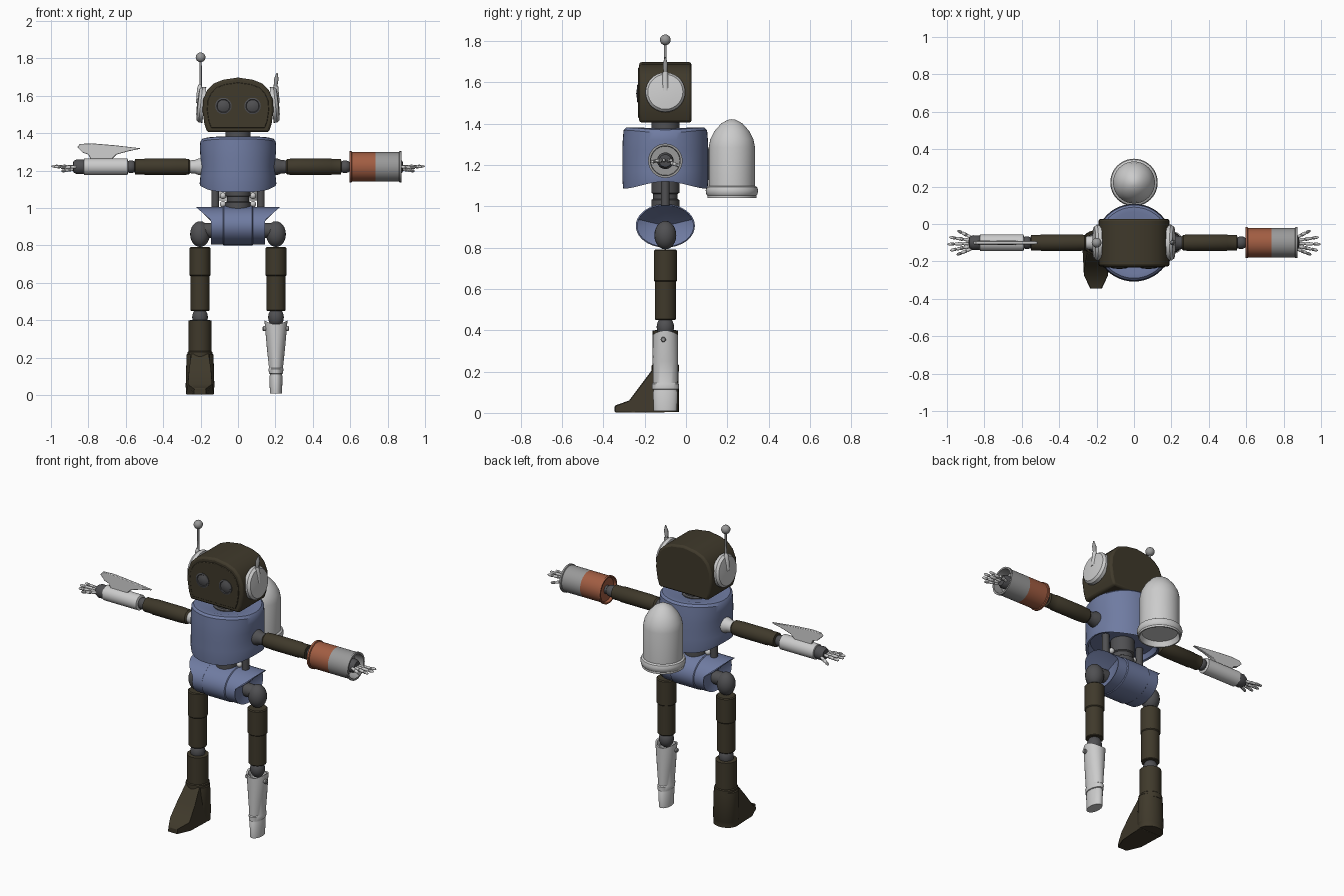
import bpy, bmesh, math
from mathutils import Vector


def mat(name, r, g, b):
    m = bpy.data.materials.new(name)
    m.diffuse_color = (r, g, b, 1)
    return m


BROWN = mat("dark_brown", 0.05, 0.041, 0.024)
BLUE = mat("slate_blue", 0.16, 0.20, 0.36)
RUST = mat("rust", 0.36, 0.11, 0.055)
DARK = mat("dark_grey", 0.08, 0.08, 0.085)
MID = mat("mid_grey", 0.32, 0.32, 0.32)
LIGHT = mat("light_grey", 0.7, 0.7, 0.7)
CY = -0.1      # body axis in y
AZ = 1.22      # arm height


def finish(name, bm, m, angle=35):
    bmesh.ops.remove_doubles(bm, verts=bm.verts, dist=1e-5)
    bmesh.ops.recalc_face_normals(bm, faces=bm.faces)
    me = bpy.data.meshes.new(name)
    bm.to_mesh(me)
    bm.free()
    me.shade_smooth()
    me.set_sharp_from_angle(angle=math.radians(angle))
    if m:
        me.materials.append(m)
    ob = bpy.data.objects.new(name, me)
    bpy.context.collection.objects.link(ob)
    return ob


def lathe(name, org, direction, prof, m, scale=(1, 1), segs=28, deform=None):
    """Revolve (height, radius) pairs about a direction starting at org."""
    q = Vector((0, 0, 1)).rotation_difference(Vector(direction).normalized())
    bm = bmesh.new()
    rings = []
    for h, r in prof:
        ring = []
        for i in range(segs):
            a = 2 * math.pi * i / segs
            p = Vector(org) + q @ Vector((r * scale[0] * math.cos(a), r * scale[1] * math.sin(a), h))
            if deform:
                p = deform(p, h, r)
            ring.append(bm.verts.new(p))
        rings.append(ring)
    for a, b in zip(rings, rings[1:]):
        for i in range(segs):
            j = (i + 1) % segs
            bm.faces.new((a[i], a[j], b[j], b[i]))
    for ring, (h, r) in ((rings[0], prof[0]), (rings[-1], prof[-1])):
        if r > 1e-4:
            bm.faces.new(ring)
    return finish(name, bm, m)


def ball(name, c, r, m, stretch=1):
    n = 12
    prof = [(-r * stretch * math.cos(math.pi * i / n), r * math.sin(math.pi * i / n)) for i in range(n + 1)]
    return lathe(name, c, (0, 0, 1), prof, m, segs=20)


def prism(name, pts, place, m, bevel=0, angle=35):
    """Join two copies of an outline; place(point, side) gives the 3D position."""
    bm = bmesh.new()
    a, b = [[bm.verts.new(place(p, s)) for p in pts] for s in (-1, 1)]
    n = len(pts)
    for i in range(n):
        j = (i + 1) % n
        bm.faces.new((a[i], a[j], b[j], b[i]))
    bm.faces.new(a)
    bm.faces.new(b)
    ob = finish(name, bm, m, angle)
    if bevel:
        mod = ob.modifiers.new("bevel", 'BEVEL')
        mod.width, mod.segments, mod.limit_method = bevel, 2, 'ANGLE'
        mod.angle_limit = math.radians(50)
    return ob


def mirrored(half):
    return half + [(-x, z) for x, z in reversed(half) if x > 0]


# Head shell, face plate and eyes
head = mirrored([(0.165, 1.405), (0.18, 1.45), (0.19, 1.52), (0.186, 1.58), (0.165, 1.63),
                 (0.13, 1.665), (0.08, 1.685), (0, 1.697)])
prism("head", head, lambda p, s: (p[0], CY + 0.127 * s, p[1]), BROWN, 0.012)
prism("face_plate", head, lambda p, s: (p[0] * 0.87, -0.225 + 0.007 * s, 1.54 + (p[1] - 1.54) * 0.83),
      BROWN, 0.003)
for s in (-1, 1):
    lathe("eye", (0.078 * s, -0.215, 1.545), (0, -1, 0),
          [(0, 0.044), (0.02, 0.044), (0.022, 0.036), (0.018, 0.033), (0.024, 0.018), (0.026, 0)], DARK)
    # Ear discs
    lathe("ear_disc", (0.18 * s, CY, 1.55), (s, 0, 0.11),
          [(0, 0.096), (0.02, 0.096), (0.034, 0.085), (0.038, 0.05), (0.04, 0)], LIGHT)
# Whole antenna on one side, snapped stub on the other
lathe("antenna_base", (-0.207, CY, 1.56), (0.03, 0, 1), [(0, 0.018), (0.08, 0.014), (0.1, 0.007)], LIGHT, segs=14)
lathe("antenna_rod", (-0.2, CY, 1.6), (0, 0, 1), [(0, 0.007), (0.2, 0.006)], MID, segs=12)
ball("antenna_ball", (-0.2, CY, 1.805), 0.026, MID)
lathe("broken_antenna_base", (0.205, CY, 1.56), (-0.03, 0, 1), [(0, 0.018), (0.09, 0.013)], LIGHT, segs=14)
lathe("broken_antenna", (0.198, CY, 1.63), (0.12, 0, 1), [(0, 0.009), (0.06, 0.012), (0.093, 0.003)], MID, segs=10)

# Neck
lathe("neck", (0, CY, 1.34), (0, 0, 1), [(0, 0.08), (0.025, 0.08), (0.03, 0.068), (0.07, 0.068)], DARK)


# Torso shell with scooped sides, hollow from below
def torso_shape(p, h, r):
    side = min(1, abs(p.x) / 0.205)
    if h < 1.12 and r > 0.18:
        p.z += 0.035 * side ** 4
    if h > 1.35 and r > 0.15:
        p.z += 0.008 - 0.014 * side ** 4
    dz = (p.z - AZ) / 0.08
    p.x *= 1 - 0.05 * side ** 4 * math.exp(-dz * dz)
    return p


lathe("torso", (0, CY, 0), (0, 0, 1),
      [(1.15, 0), (1.15, 0.18), (1.095, 0.192), (1.085, 0.204), (1.13, 0.208), (1.17, 0.208), (1.22, 0.208),
       (1.27, 0.208), (1.32, 0.206), (1.36, 0.202), (1.372, 0.19), (1.374, 0.165), (1.36, 0.085), (1.355, 0)],
      BLUE, segs=48, deform=torso_shape)

# Waist column and pistons
lathe("waist_column", (0, CY, 0.97), (0, 0, 1),
      [(0, 0.068), (0.06, 0.068), (0.065, 0.06), (0.09, 0.06), (0.095, 0.068), (0.19, 0.068)], DARK)
for s in (-1, 1):
    lathe("waist_piston", (0.122 * s, CY, 0.95), (0, 0, 1), [(0, 0.021), (0.2, 0.021)], DARK, segs=16)
    for z in (1.02, 1.065):
        ball("waist_bolt", (0.08 * s, CY, z), 0.017, LIGHT)


# Pelvis drum whose top flares over the hips
def pelvis_shape(p, h, r):
    if abs(h) > 0.13:
        k = max(0, min(1, (p.z - 0.935) / 0.07))
        p.x += math.copysign(0.08 * k, h)
    return p


lathe("pelvis", (0, CY, 0.905), (1, 0, 0),
      [(-0.12, 0), (-0.14, 0.9), (-0.145, 0.96), (-0.08, 0.96), (-0.076, 1), (0.076, 1), (0.08, 0.96),
       (0.145, 0.96), (0.14, 0.9), (0.12, 0)], BLUE, scale=(0.105, 0.143), segs=40, deform=pelvis_shape)

# Hips, thighs, knees
for s in (-1, 1):
    x = 0.203 * s
    ball("hip_joint", (x, CY, 0.86), 0.053, DARK, 1.3)
    lathe("hip_axle", (0.1 * s, CY, 0.88), (s, 0, 0), [(0, 0.04), (0.1, 0.04)], DARK, segs=18)
    lathe("thigh", (x, CY, 0.45), (0, 0, 1),
          [(0, 0.048), (0.004, 0.051), (0.185, 0.051), (0.19, 0.056), (0.335, 0.056), (0.34, 0.05)], BROWN)
    ball("knee_joint", (x, CY, 0.415), 0.042, DARK, 1.25)

# Booted lower leg
BX = -0.203
lathe("boot_shin", (BX, CY, 0.2), (0, 0, 1), [(0, 0.066), (0.03, 0.066), (0.035, 0.061), (0.198, 0.061), (0.2, 0.05)], BROWN)
lathe("boot_heel", (BX, CY, 0.005), (0, 0, 1),
      [(0, 0.075), (0.034, 0.075), (0.037, 0.077), (0.21, 0.072), (0.22, 0.062)], BROWN, scale=(1, 0.87))
prism("boot_toe", [(-0.1, 0.22, 0.062), (-0.155, 0.22, 0.045), (-0.215, 0.14, 0.058), (-0.275, 0.06, 0.062),
                   (-0.345, 0.035, 0.028), (-0.345, 0.003, 0.032), (-0.26, 0.003, 0.068), (-0.1, 0.003, 0.074)],
      lambda p, s: (BX + s * p[2], p[0], p[1]), BROWN, 0.004)


# Bare peg shin: narrows sideways only
def peg_shape(p, h, r):
    taper = 1 if h > 0.37 else 0.58 + 0.42 * max(0, (h - 0.12) / 0.25)
    p.x = 0.203 + (p.x - 0.203) * taper
    if h > 0.35:
        p.z += 0.02 * (abs(p.x - 0.203) / 0.06) ** 2
    return p


lathe("peg_shin", (0.203, CY, 0), (0, 0, 1),
      [(0.008, 0.056), (0.1, 0.06), (0.105, 0.057), (0.113, 0.057), (0.115, 0.065), (0.14, 0.065), (0.145, 0.06),
       (0.25, 0.061), (0.37, 0.061), (0.378, 0.061), (0.378, 0.052), (0.33, 0.045)], LIGHT, deform=peg_shape)
for s in (-1, 1):
    lathe("peg_pin", (0.203 + 0.045 * s, CY - 0.01, 0.355), (s, 0, 0), [(0, 0.013), (0.022, 0.013), (0.026, 0.009)], MID, segs=12)

# Arms: shoulder collar, upper arm, elbow, hand
for s in (-1, 1):
    def arm(name, x, prof, m):
        return lathe(name, (x * s, CY, AZ), (s, 0, 0), prof, m)
    arm("shoulder_collar", 0.17, [(0, 0.045), (0.04, 0.045), (0.06, 0.036), (0.09, 0.034)], LIGHT if s < 0 else DARK)
    arm("upper_arm", 0.255, [(0, 0.034), (0.01, 0.042), (0.06, 0.045), (0.24, 0.045), (0.245, 0.042),
                             (0.295, 0.042), (0.298, 0.03)], BROWN)
    ball("elbow_joint", (0.573 * s, CY, AZ), 0.034, DARK)
    arm("elbow_pin", 0.53, [(0, 0.025), (0.1, 0.025)], DARK)
    arm("wrist", 0.80, [(0, 0.03), (0.025, 0.038), (0.06, 0.04), (0.08, 0.03), (0.085, 0)], DARK)
    for x0, y0, z0, x1, y1, z1 in ((0.865, -0.03, 0, 0.95, -0.066, -0.005), (0.87, -0.018, 0, 0.985, -0.042, 0),
                                   (0.87, -0.004, 0, 1.0, -0.008, 0.003), (0.87, 0.012, 0, 0.99, 0.03, 0.002),
                                   (0.865, 0.026, -0.01, 0.945, 0.066, -0.024)):
        a, b = Vector((x0 * s, CY + y0, AZ + z0)), Vector((x1 * s, CY + y1, AZ + z1))
        L = (b - a).length
        lathe("finger", a, b - a, [(0, 0.008), (L * 0.3, 0.009), (L * 0.35, 0.006), (L * 0.4, 0.01), (L * 0.65, 0.008),
                                   (L * 0.69, 0.005), (L * 0.73, 0.009), (L * 0.93, 0.007), (L, 0)], LIGHT, segs=10)

# Wide drum forearm: rust half and grey half, open at the hand
lathe("drum_forearm_rust", (0.595, CY, AZ), (1, 0, 0),
      [(0.015, 0), (0.015, 0.07), (0, 0.075), (0, 0.083), (0.012, 0.083), (0.015, 0.078), (0.14, 0.078), (0.14, 0)], RUST, segs=36)
lathe("drum_forearm_grey", (0.735, CY, AZ), (1, 0, 0),
      [(0, 0), (0, 0.078), (0.125, 0.078), (0.128, 0.083), (0.138, 0.083), (0.138, 0.072), (0.08, 0.07), (0.08, 0)], MID, segs=36)

# Slim forearm with blade fin
lathe("slim_forearm", (-0.588, CY, AZ), (-1, 0, 0), [(0, 0.036), (0.004, 0.045), (0.235, 0.045), (0.238, 0.036)], LIGHT)
prism("forearm_fin", [(-0.86, 1.325), (-0.845, 1.342), (-0.78, 1.345), (-0.66, 1.335), (-0.515, 1.318), (-0.59, 1.302),
                      (-0.65, 1.285), (-0.68, 1.255), (-0.785, 1.255), (-0.8, 1.285), (-0.83, 1.295)],
      lambda p, s: (p[0], CY + s * 0.012 * (1 if p[1] < 1.3 else 0.7), p[1]), LIGHT, 0.003)

# Back tank: rounded-cone top, flared ring, hollow nozzle
lathe("back_tank", (0, 0.222, 1.04), (0, 0, 1),
      [(0.03, 0), (0.03, 0.1), (0, 0.112), (0, 0.119), (0.012, 0.119), (0.018, 0.124), (0.038, 0.127), (0.052, 0.122),
       (0.058, 0.112), (0.245, 0.112), (0.285, 0.104), (0.325, 0.083), (0.36, 0.052), (0.378, 0.02), (0.381, 0)],
      LIGHT, segs=40)
